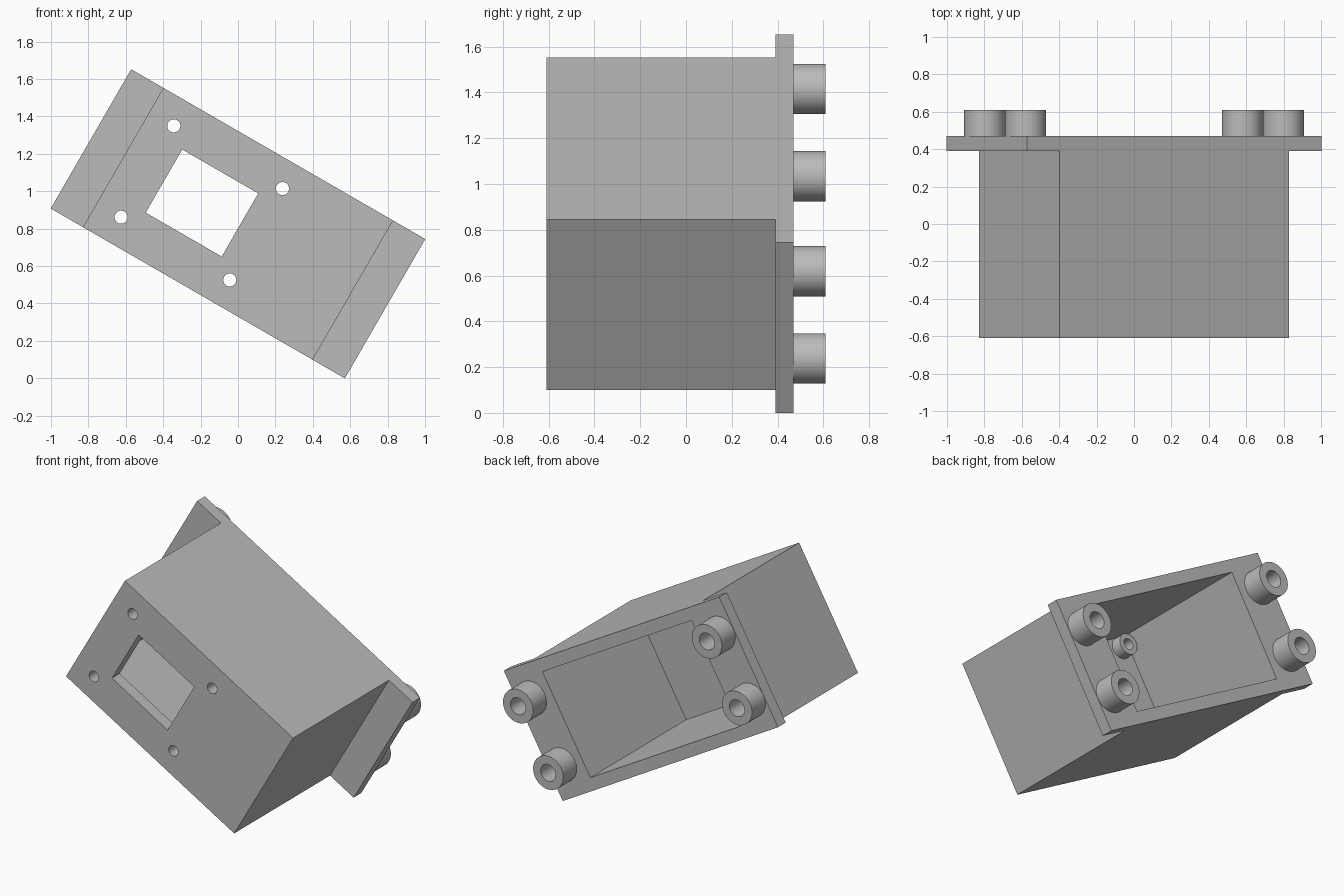
import bpy, bmesh, math
from mathutils import Matrix

cube = bpy.data.objects.get("Cube")
if cube:
    bpy.data.objects.remove(cube, do_unlink=True)

# Shared frame: the housing is tilted about the y axis
TILT = Matrix.Translation((0, 0, 0.826)) @ Matrix.Rotation(math.radians(30), 4, 'Y')
HALF_H, WALL = 0.43, 0.08
FRONT, FLANGE, BACK = -0.61, 0.39, 0.47
BODY_U, FLANGE_U = 0.709, 0.908
INNER = FRONT + WALL
SEGMENTS = 48

grey = bpy.data.materials.new("plain grey")
grey.use_nodes = True
grey.diffuse_color = (0.5, 0.5, 0.5, 1)
grey.node_tree.nodes["Principled BSDF"].inputs["Base Color"].default_value = (0.5, 0.5, 0.5, 1)


def add_object(name, bm):
    bmesh.ops.recalc_face_normals(bm, faces=bm.faces)
    mesh = bpy.data.meshes.new(name)
    bm.to_mesh(mesh)
    bm.free()
    mesh.materials.append(grey)
    obj = bpy.data.objects.new(name, mesh)
    bpy.context.scene.collection.objects.link(obj)
    obj.matrix_world = TILT
    return obj


def box(name, u, y, v):
    """Box between the given (low, high) pairs."""
    bm = bmesh.new()
    bmesh.ops.create_cube(bm, size=1)
    for vert in bm.verts:
        for i, (lo, hi) in enumerate((u, y, v)):
            vert.co[i] = (lo + hi) / 2 + vert.co[i] * (hi - lo)
    return add_object(name, bm)


def rod(name, u, v, radius, y0, y1):
    """Solid cylinder along y."""
    bm = bmesh.new()
    place = Matrix.Translation((u, (y0 + y1) / 2, v)) @ Matrix.Rotation(math.pi / 2, 4, 'X')
    bmesh.ops.create_cone(bm, cap_ends=True, segments=SEGMENTS, radius1=radius,
                          radius2=radius, depth=y1 - y0, matrix=place)
    return add_object(name, bm)


def tube(name, u, v, outer, inner, y0, y1):
    """Hollow cylinder along y."""
    bm = bmesh.new()
    profile = ((outer, y0), (outer, y1), (inner, y1), (inner, y0))
    rings = []
    for s in range(SEGMENTS):
        a = math.tau * s / SEGMENTS
        rings.append([bm.verts.new((u + r * math.cos(a), y, v + r * math.sin(a)))
                      for r, y in profile])
    for s, ring in enumerate(rings):
        after = rings[(s + 1) % SEGMENTS]
        for k in range(4):
            n = (k + 1) % 4
            bm.faces.new((ring[k], ring[n], after[n], after[k]))
    return add_object(name, bm)


def combine(target, tool, operation):
    tool.hide_render = True
    mod = target.modifiers.new("shape", 'BOOLEAN')
    mod.operation, mod.solver, mod.object = operation, 'EXACT', tool
    bpy.context.view_layer.objects.active = target
    bpy.ops.object.modifier_apply(modifier=mod.name)
    bpy.data.objects.remove(tool, do_unlink=True)


# Housing: body joined to the mounting flange, hollow and open at the back
full = (-HALF_H, HALF_H)
housing = box("housing", (-BODY_U, BODY_U), (FRONT, FLANGE + 0.04), full)
combine(housing, box("flange", (-FLANGE_U, FLANGE_U), (FLANGE, BACK), full), 'UNION')
cu, cv = BODY_U - WALL, HALF_H - WALL
combine(housing, box("cavity", (-cu, cu), (INNER, BACK + 0.1), (-cv, cv)), 'DIFFERENCE')

# Front window
combine(housing, box("window", (-0.457, 0.012), (FRONT - 0.1, INNER + 0.1), (-0.195, 0.195)),
        'DIFFERENCE')

# Screw holes in the front wall, each with a boss inside
parts = [housing]
for side, u in (("right", -0.559), ("left", 0.112)):
    for level, v in (("upper", 0.282), ("lower", -0.282)):
        combine(housing, rod("hole", u, v, 0.035, FRONT - 0.1, INNER + 0.1), 'DIFFERENCE')
        parts.append(tube(f"{level}_{side}_screw_boss", u, v, 0.068, 0.035, INNER, INNER + 0.07))

# Standoffs behind the flange
for side, u in (("right", -0.796), ("left", 0.796)):
    for level, v in (("upper", 0.22), ("lower", -0.22)):
        parts.append(tube(f"{level}_{side}_standoff", u, v, 0.11, 0.055, BACK, 0.61))

# Smooth round walls, sharp edges
bpy.ops.object.select_all(action='DESELECT')
for part in parts:
    part.select_set(True)
bpy.context.view_layer.objects.active = housing
bpy.ops.object.shade_smooth_by_angle(angle=math.radians(30))
